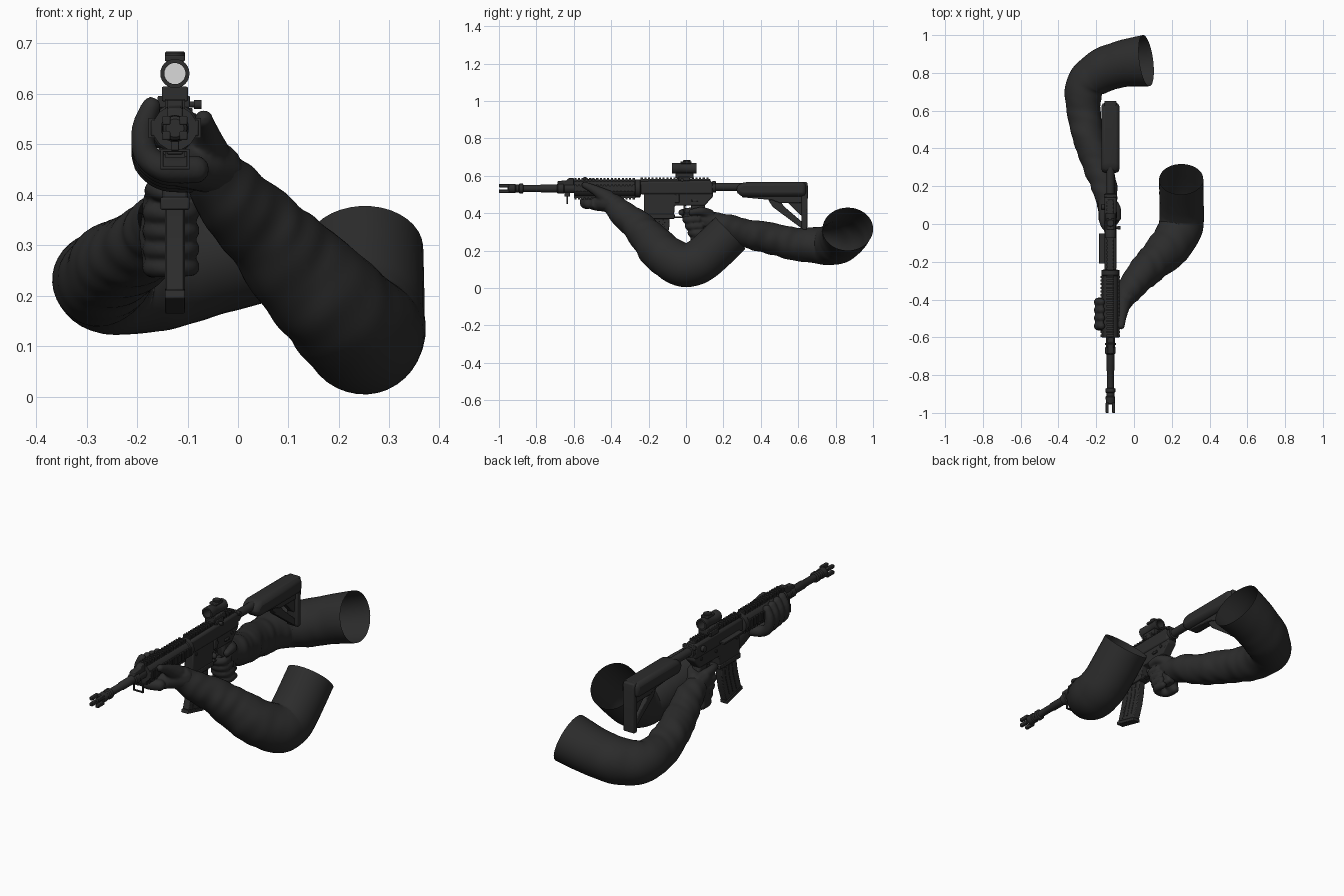
import bpy, bmesh, math
from mathutils import Vector as V, Matrix, noise

GX, BZ = -0.125, 0.532          # gun centre line: x and bore height


def mat(name, c):
    m = bpy.data.materials.new(name)
    m.diffuse_color = (*c, 1)
    return m


METAL = mat("gun_black", (0.026, 0.026, 0.026))
CLOTH = mat("sleeve_black", (0.025, 0.025, 0.025))
GLASS = mat("lens_grey", (0.7, 0.7, 0.7))


def finish(name, bm, m, bevel=0, angle=35):
    bmesh.ops.recalc_face_normals(bm, faces=bm.faces)
    me = bpy.data.meshes.new(name)
    bm.to_mesh(me)
    bm.free()
    me.materials.append(m)
    o = bpy.data.objects.new(name, me)
    bpy.context.collection.objects.link(o)
    if bevel:
        b = o.modifiers.new("bevel", 'BEVEL')
        b.width, b.segments, b.limit_method = bevel, 2, 'ANGLE'
    bpy.ops.object.select_all(action='DESELECT')
    o.select_set(True)
    bpy.context.view_layer.objects.active = o
    bpy.ops.object.shade_smooth_by_angle(angle=math.radians(angle))
    return o


def boxes(name, spans, m=METAL, bevel=0.003):
    """spans: (x0, x1, y0, y1, z0, z1), x relative to the gun centre line"""
    bm = bmesh.new()
    for x0, x1, y0, y1, z0, z1 in spans:
        M = Matrix.Translation((GX + (x0 + x1) / 2, (y0 + y1) / 2, (z0 + z1) / 2))
        bmesh.ops.create_cube(bm, size=1, matrix=M @ Matrix.Diagonal((x1 - x0, y1 - y0, z1 - z0, 1)))
    return finish(name, bm, m, bevel)


def profile(name, pts, w, m=METAL, bevel=0.004, x=0.0):
    """side outline of (y, z) points, extruded across x"""
    bm = bmesh.new()
    f = bm.faces.new([bm.verts.new((GX + x - w / 2, y, z)) for y, z in pts])
    r = bmesh.ops.extrude_face_region(bm, geom=[f])
    bmesh.ops.translate(bm, vec=(w, 0, 0), verts=[v for v in r['geom'] if isinstance(v, bmesh.types.BMVert)])
    return finish(name, bm, m, bevel)


def lathe(name, pts, z=BZ, x=0.0, m=METAL, n=24, axis='Y', origin=0.0, closed=False):
    """(position, radius) points turned round the y axis, or round x / z through origin y"""
    bm = bmesh.new()
    rings = []
    for p, r in pts:
        ring = []
        for i in range(n):
            a = 2 * math.pi * i / n
            c, s = r * math.cos(a), r * math.sin(a)
            co = {'Y': (GX + x + c, p, z + s), 'X': (GX + p, origin + c, z + s),
                  'Z': (GX + x + c, origin + s, p)}[axis]
            ring.append(bm.verts.new(co))
        rings.append(ring)
    pairs = list(zip(rings, rings[1:])) + ([(rings[-1], rings[0])] if closed else [])
    for a, b in pairs:
        for i in range(n):
            bm.faces.new((a[i], a[(i + 1) % n], b[(i + 1) % n], b[i]))
    if not closed:
        bm.faces.new(rings[0])
        bm.faces.new(rings[-1])
    return finish(name, bm, m)


def spline(pts, k):
    """Catmull-Rom samples through tuples of any length"""
    P = [pts[0]] + pts + [pts[-1]]
    out = []
    for i in range(1, len(P) - 2):
        for j in range(k):
            t = j / k
            out.append([0.5 * (2 * b + (c - a) * t + (2 * a - 5 * b + 4 * c - d) * t * t
                        + (3 * b - a - 3 * c + d) * t ** 3) for a, b, c, d in zip(*P[i - 1:i + 3])])
    return out + [list(pts[-1])]


def sleeve(name, pts, seed, flat=0.0, n=36):
    """open cloth tube; points are (x, y, z, radius, fold strength); flat squashes the open end"""
    S = spline(pts, 10)
    bm = bmesh.new()
    rings, u, d = [], V((0, 0, 1)), 0
    for i, s in enumerate(S):
        t = (V(S[min(i + 1, len(S) - 1)][:3]) - V(S[max(i - 1, 0)][:3])).normalized()
        d += (V(s[:3]) - V(S[max(i - 1, 0)][:3])).length
        u = (u - t * u.dot(t)).normalized()
        w = t.cross(u)
        k = 1 - flat * (i / len(S)) ** 4
        ring = []
        for j in range(n):
            a = 2 * math.pi * j / n
            q = V((d * 19 + 0.7 * math.sin(a) + seed, 0.75 * math.cos(a), 0.75 * math.sin(a)))
            r = s[3] * (1 + s[4] * 2 * noise.noise(q))
            ring.append(bm.verts.new(V(s[:3]) + (u * math.cos(a) * k + w * math.sin(a)) * r))
        rings.append(ring)
    for a, b in zip(rings, rings[1:]):
        for j in range(n):
            bm.faces.new((a[j], a[(j + 1) % n], b[(j + 1) % n], b[j]))
    return finish(name, bm, CLOTH, angle=80)


def hand(name, chains):
    """chains of (x, y, z, radius) balls fused into one smooth skin"""
    bm = bmesh.new()
    for ch in chains:
        for x, y, z, r in spline(ch, 6):
            bmesh.ops.create_icosphere(bm, subdivisions=2, radius=r, matrix=Matrix.Translation((x, y, z)))
    o = finish(name, bm, CLOTH)
    r = o.modifiers.new("fuse", 'REMESH')
    r.mode, r.voxel_size, r.use_smooth_shade = 'VOXEL', 0.006, True
    s = o.modifiers.new("smooth", 'SMOOTH')
    s.factor, s.iterations = 0.5, 4


# Barrel, flash hider and its prongs
lathe("barrel", [(-0.9, 0.018), (-0.78, 0.018), (-0.775, 0.021), (-0.56, 0.021)])
lathe("flash_hider", [(-0.955, 0.018), (-0.95, 0.024), (-0.915, 0.025), (-0.91, 0.021), (-0.895, 0.021),
                      (-0.89, 0.026), (-0.872, 0.026), (-0.868, 0.018)])
boxes("flash_hider_prongs", [(sx * 0.017 - 0.008, sx * 0.017 + 0.008, -1.0, -0.945, BZ + sz * 0.015 - 0.009,
                              BZ + sz * 0.015 + 0.009) for sx in (-1, 1) for sz in (-1, 1)])
# Gas block, folded front sight and sling loop
lathe("gas_block", [(-0.69, 0.022), (-0.685, 0.028), (-0.655, 0.028), (-0.65, 0.024), (-0.6, 0.024)])
profile("front_sight", [(-0.69, 0.55), (-0.685, 0.572), (-0.64, 0.575), (-0.625, 0.588), (-0.6, 0.588), (-0.6, 0.54)], 0.032)
boxes("sling_loop", [(-0.029, 0.029, -0.64, -0.63, 0.45, 0.456), (-0.029, 0.029, -0.64, -0.63, 0.485, 0.491),
                     (-0.029, -0.023, -0.64, -0.63, 0.45, 0.49), (0.023, 0.029, -0.64, -0.63, 0.45, 0.49),
                     (-0.008, 0.008, -0.65, -0.62, 0.488, 0.52)], bevel=0.001)

# Handguard with four toothed rails
lathe("handguard", [(-0.6, 0.03), (-0.6, 0.044), (-0.275, 0.044), (-0.27, 0.048), (-0.245, 0.048), (-0.24, 0.03)], n=16)
teeth = []
for i in range(17):
    y = -0.597 + i * 0.0195
    teeth += [(-0.02, 0.02, y, y + 0.011, 0.57, 0.588), (-0.02, 0.02, y, y + 0.011, 0.474, 0.49)]
    teeth += [(s * 0.046 - 0.006, s * 0.046 + 0.006, y, y + 0.011, BZ - 0.02, BZ + 0.02) for s in (-1, 1)]
for i in range(19):
    y = -0.242 + i * 0.0195
    teeth.append((-0.02, 0.02, y, y + 0.011, 0.575, 0.59))
boxes("rail_teeth", teeth, bevel=0)
boxes("rail_bases", [(-0.016, 0.016, -0.6, -0.27, 0.565, 0.58), (-0.016, 0.016, -0.6, -0.27, 0.48, 0.495),
                     (-0.047, 0.047, -0.6, -0.27, BZ - 0.016, BZ + 0.016), (-0.016, 0.016, -0.245, 0.13, 0.56, 0.583)])

# Receiver
profile("upper_receiver", [(-0.245, 0.5), (-0.245, 0.57), (0.13, 0.575), (0.145, 0.56), (0.145, 0.5)], 0.064, bevel=0.014)
profile("lower_receiver", [(-0.225, 0.375), (-0.225, 0.51), (0.145, 0.51), (0.145, 0.49), (0.1, 0.44), (-0.06, 0.44),
                           (-0.065, 0.375)], 0.052, bevel=0.006)
profile("magazine_well_lip", [(-0.23, 0.37), (-0.23, 0.395), (-0.06, 0.395), (-0.06, 0.37)], 0.058)
boxes("charging_handle", [(-0.035, 0.035, 0.14, 0.158, 0.555, 0.572)])
profile("port_cover", [(-0.21, 0.512), (-0.21, 0.522), (-0.05, 0.522), (-0.05, 0.512)], 0.03, x=-0.045, bevel=0.002)
lathe("forward_assist", [(-0.05, 0.012), (-0.048, 0.015), (-0.02, 0.015)], z=0.54, axis='X', origin=0.09)
for y, z in ((-0.03, 0.48), (0.09, 0.485), (-0.2, 0.485)):
    lathe("receiver_pin", [(-0.031, 0.008), (0.031, 0.008)], z=z, axis='X', origin=y, n=12)
boxes("bolt_catch", [(0.024, 0.033, -0.06, -0.035, 0.455, 0.5), (0.024, 0.034, 0.03, 0.065, 0.462, 0.474)])
boxes("trigger_guard", [(-0.012, 0.012, -0.07, 0.05, 0.373, 0.381)], bevel=0.002)
profile("trigger", [(-0.015, 0.445), (0.0, 0.445), (-0.006, 0.41), (-0.012, 0.392), (-0.018, 0.395), (-0.013, 0.415)], 0.01, bevel=0.001)
profile("pistol_grip", [(0.025, 0.45), (0.1, 0.45), (0.105, 0.41), (0.15, 0.27), (0.095, 0.26), (0.035, 0.38)], 0.045, bevel=0.012)

# Curved magazine with ribs and base plate
profile("magazine", [(-0.21, 0.4), (-0.085, 0.4), (-0.09, 0.32), (-0.105, 0.25), (-0.13, 0.18), (-0.25, 0.21),
                     (-0.228, 0.28), (-0.214, 0.34)], 0.036)
for d in (0.03, 0.06, 0.09):
    profile("magazine_rib", [(-0.21 + d, 0.38), (-0.2 + d, 0.38), (-0.208 + d, 0.31), (-0.238 + d, 0.21), (-0.248 + d, 0.213),
                             (-0.218 + d, 0.31)], 0.04, bevel=0.001)
profile("magazine_base", [(-0.256, 0.212), (-0.127, 0.18), (-0.13, 0.164), (-0.26, 0.195)], 0.04, bevel=0.003)

# Buffer tube and stock
lathe("buffer_tube", [(0.14, 0.03), (0.16, 0.03), (0.161, 0.021), (0.4, 0.021)], z=0.54)
profile("stock_body", [(0.27, 0.505), (0.27, 0.545), (0.305, 0.566), (0.642, 0.566), (0.642, 0.49), (0.3, 0.49)], 0.096, bevel=0.026)
profile("stock_web", [(0.3, 0.5), (0.64, 0.5), (0.64, 0.455), (0.5, 0.455), (0.46, 0.47), (0.3, 0.485)], 0.045)
profile("stock_strut", [(0.44, 0.47), (0.5, 0.47), (0.525, 0.435), (0.63, 0.345), (0.63, 0.31), (0.465, 0.432)], 0.034)
profile("stock_lug", [(0.53, 0.47), (0.63, 0.47), (0.63, 0.385), (0.61, 0.39), (0.575, 0.425)], 0.034)
profile("butt_pad", [(0.618, 0.32), (0.618, 0.566), (0.648, 0.566), (0.652, 0.54), (0.648, 0.31), (0.625, 0.308)], 0.064, bevel=0.012)

# Red dot sight: mount, hollow tube, cap, lens
boxes("sight_mount", [(-0.026, 0.026, -0.055, 0.04, 0.585, 0.614), (-0.034, 0.03, -0.04, 0.02, 0.572, 0.596)])
lathe("sight_tube", [(-0.075, 0.021), (-0.075, 0.029), (-0.035, 0.029), (-0.03, 0.027), (0.02, 0.027), (0.025, 0.029),
                     (0.055, 0.029), (0.055, 0.021)], z=0.64, closed=True)
boxes("sight_housing", [(-0.02, 0.02, -0.03, 0.03, 0.664, 0.676)])
lathe("sight_top_cap", [(0.67, 0.02), (0.681, 0.02), (0.684, 0.017)], axis='Z', origin=0.005)
lathe("mount_knob", [(0.02, 0.006), (0.038, 0.006), (0.038, 0.009), (0.053, 0.009)], z=0.579, axis='X', origin=-0.02)
lathe("sight_lens", [(-0.03, 0.0225), (-0.026, 0.0225)], z=0.64, m=GLASS)

# Rear arm: forearm, bent elbow, open upper arm
sleeve("right_sleeve", [(-0.143, 0.12, 0.352, 0.056, 0.02), (-0.158, 0.2, 0.33, 0.068, 0.05), (-0.2, 0.33, 0.29, 0.077, 0.05),
                        (-0.239, 0.46, 0.262, 0.084, 0.045), (-0.266, 0.6, 0.235, 0.089, 0.04),
                        (-0.26, 0.73, 0.226, 0.103, 0.025), (-0.175, 0.808, 0.239, 0.116, 0.015),
                        (-0.06, 0.848, 0.275, 0.124, 0.006), (0.065, 0.865, 0.315, 0.137, 0)], 0, flat=0.13)
# Front arm: forearm rising to the handguard, open upper arm
sleeve("left_sleeve", [(-0.055, -0.4, 0.455, 0.055, 0.02), (-0.025, -0.352, 0.41, 0.068, 0.04), (0.035, -0.275, 0.345, 0.082, 0.05),
                       (0.1, -0.208, 0.273, 0.096, 0.04), (0.178, -0.132, 0.193, 0.11, 0.03), (0.24, -0.04, 0.131, 0.116, 0.012),
                       (0.252, 0.025, 0.125, 0.118, 0.008), (0.252, 0.1, 0.165, 0.118, 0.005), (0.25, 0.237, 0.293, 0.117, 0)], 7)

# Gloved hand on the pistol grip
chains = [[(-0.145, 0.16, 0.34, 0.052), (-0.14, 0.11, 0.365, 0.052), (-0.15, 0.075, 0.38, 0.042)],
          [(-0.145, 0.14, 0.33, 0.05), (-0.158, 0.1, 0.32, 0.04), (-0.16, 0.1, 0.28, 0.032)],
          [(-0.16, 0.07, 0.4, 0.025), (-0.165, 0.02, 0.41, 0.021), (-0.15, -0.02, 0.405, 0.018), (-0.118, -0.025, 0.402, 0.016)],
          [(-0.13, 0.12, 0.39, 0.035), (-0.092, 0.08, 0.41, 0.024), (-0.085, 0.03, 0.405, 0.018)]]
for i in range(4):
    z, d = 0.365 - 0.036 * i, 0.014 * i
    chains.append([(-0.168, 0.07 + d, z, 0.023), (-0.165, 0.02 + d, z, 0.022), (-0.128, 0.0 + d, z, 0.021),
                   (-0.096, 0.02 + d, z, 0.02), (-0.098, 0.065 + d, z, 0.018)])
hand("right_hand", chains)
# Gloved hand under the handguard
chains = [[(-0.045, -0.39, 0.45, 0.056), (-0.07, -0.43, 0.455, 0.05), (-0.105, -0.48, 0.45, 0.038)],
          [(-0.06, -0.42, 0.48, 0.045), (-0.063, -0.48, 0.52, 0.028), (-0.068, -0.54, 0.55, 0.019)]]
for i in range(4):
    y, k = -0.54 + 0.042 * i, 0.006 * i
    chains.append([(-0.085, y + 0.02, 0.45 - k, 0.029), (-0.145, y, 0.452 - k, 0.028), (-0.182, y, 0.48 - k, 0.026),
                   (-0.188, y, 0.53 - k, 0.024), (-0.172, y, 0.575 - k, 0.02)])
hand("left_hand", chains)
